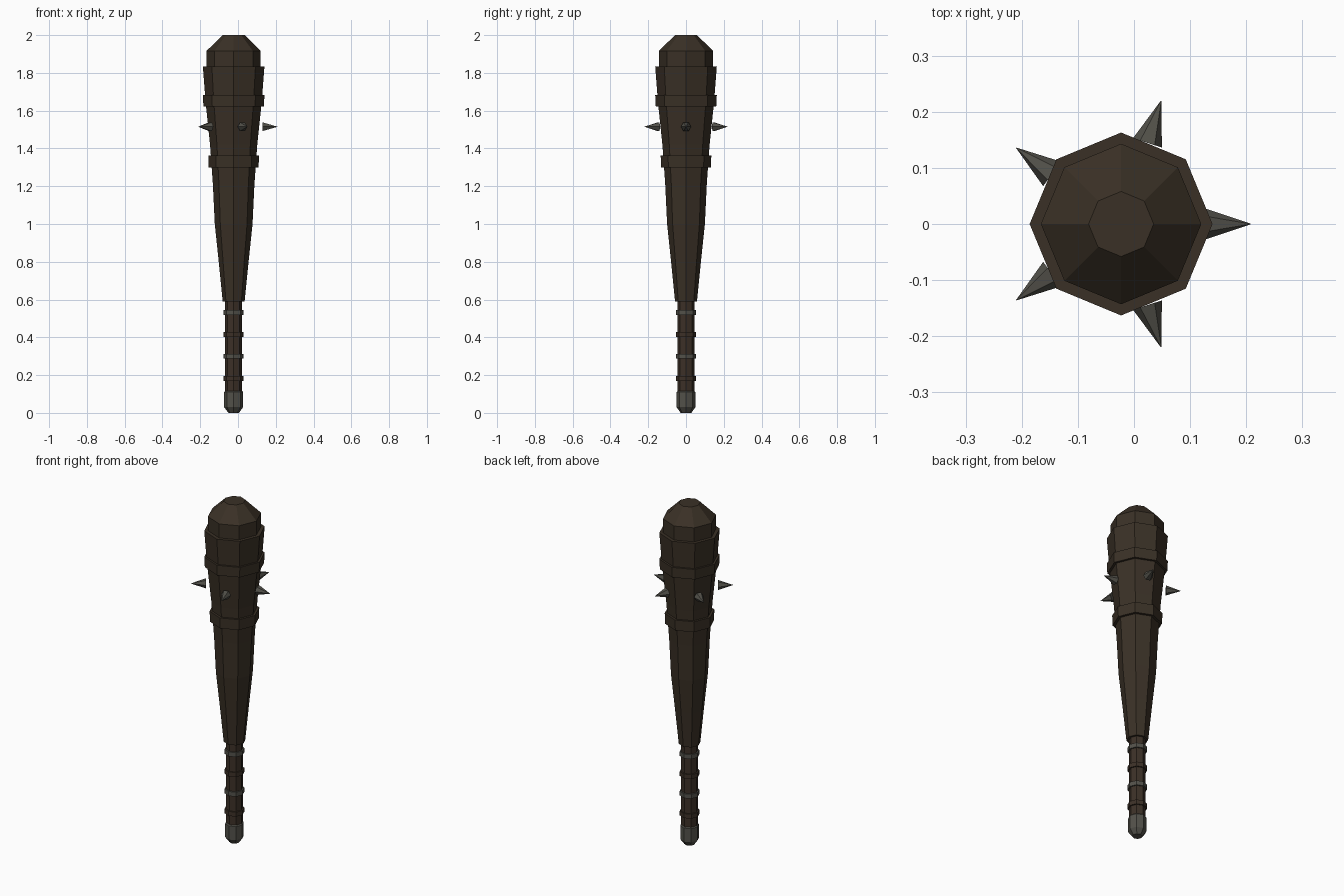
import bpy, math
from mathutils import Matrix, Vector

AXIS_X = -0.023
SIDES = 8

cube = bpy.data.objects.get("Cube")
if cube:
    bpy.data.objects.remove(cube, do_unlink=True)


def material(name, rgb):
    m = bpy.data.materials.new(name)
    m.use_nodes = True
    m.diffuse_color = (*rgb, 1)
    m.node_tree.nodes["Principled BSDF"].inputs["Base Color"].default_value = (*rgb, 1)
    return m


wood = material("dark wood", (0.042, 0.030, 0.019))
grip = material("brown leather", (0.045, 0.030, 0.020))
metal = material("dull metal", (0.085, 0.082, 0.068))


def lathe(name, profile, mat, sides=SIDES, matrix=None):
    """Closed faceted solid from (radius, height) pairs, bottom to top."""
    verts, faces = [], []
    for r, z in profile:
        for i in range(sides):
            a = math.tau * i / sides
            verts.append((r * math.cos(a), r * math.sin(a), z))
    for k in range(len(profile) - 1):
        for i in range(sides):
            j = (i + 1) % sides
            lo, hi = k * sides, (k + 1) * sides
            faces.append((lo + i, lo + j, hi + j, hi + i))
    faces.append(tuple(reversed(range(sides))))
    faces.append(tuple(range(len(verts) - sides, len(verts))))
    mesh = bpy.data.meshes.new(name)
    mesh.from_pydata(verts, [], faces)
    mesh.materials.append(mat)
    obj = bpy.data.objects.new(name, mesh)
    mesh.transform(matrix or Matrix.Translation((AXIS_X, 0, 0)))
    bpy.context.collection.objects.link(obj)
    return obj


# Tapered club and its domed head
lathe("club_body", [(0.058, 0.59), (0.079, 0.8), (0.1, 1.0), (0.11, 1.21),
                    (0.125, 1.42), (0.149, 1.65), (0.163, 1.835)], wood)
lathe("club_head", [(0.143, 1.8), (0.143, 1.917), (0.058, 2.0)], wood)

# Raised wooden bands
lathe("lower_band", [(0.132, 1.3), (0.134, 1.362)], wood)
lathe("upper_band", [(0.16, 1.622), (0.163, 1.682)], wood)

# Handle with alternating leather and metal rings
lathe("handle", [(0.045, 0.11), (0.045, 0.6)], grip)
for i, z in enumerate((0.183, 0.3, 0.415, 0.532)):
    lathe(f"handle_ring_{i + 1}", [(0.053, z - 0.013), (0.053, z + 0.013)],
          metal if i % 2 else grip)

# Pommel
lathe("pommel", [(0.028, 0), (0.05, 0.03), (0.05, 0.11), (0.035, 0.127)], metal)

# Ring of five spikes pointing outwards
for i in range(5):
    a = math.tau * i / 5
    out = Vector((math.cos(a), math.sin(a), 0))
    place = (Matrix.Translation(Vector((AXIS_X, 0, 1.515)) + out * 0.152)
             @ out.to_track_quat('Z', 'Y').to_matrix().to_4x4())
    lathe(f"spike_{i + 1}", [(0.027, 0), (0.0005, 0.079)], metal, 6, place)
